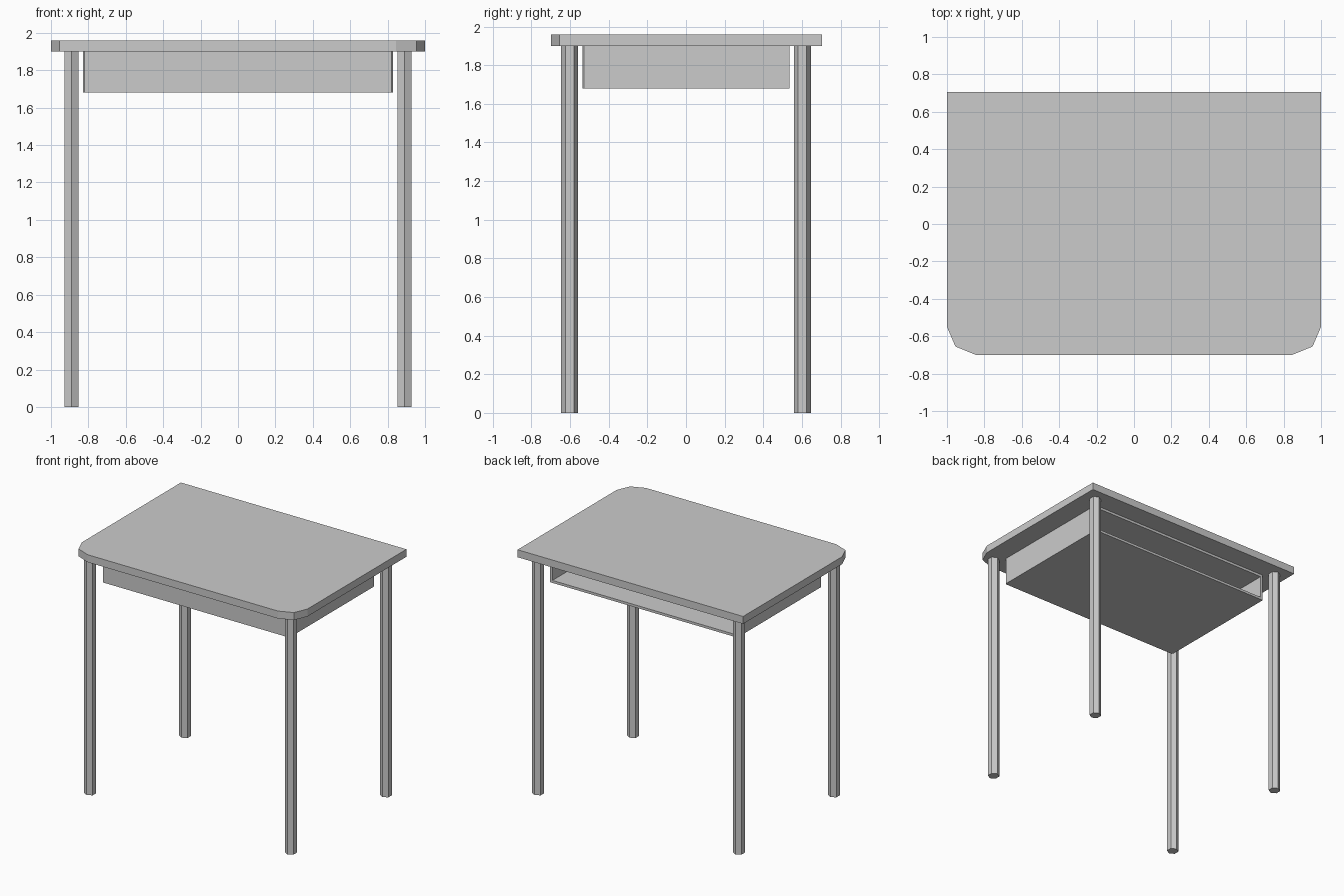
import bpy, bmesh, math

if "Cube" in bpy.data.objects:
    bpy.data.objects.remove(bpy.data.objects["Cube"])


def make_object(name, bm):
    bmesh.ops.recalc_face_normals(bm, faces=bm.faces)
    mesh = bpy.data.meshes.new(name)
    bm.to_mesh(mesh)
    bm.free()
    obj = bpy.data.objects.new(name, mesh)
    bpy.context.collection.objects.link(obj)
    return obj


def prism(bm, outline, z0, z1):
    """Extrude a closed xy outline upward; returns the new faces."""
    face = bm.faces.new([bm.verts.new((x, y, z0)) for x, y in outline])
    ext = bmesh.ops.extrude_face_region(bm, geom=[face])
    for v in ext["geom"]:
        if isinstance(v, bmesh.types.BMVert):
            v.co.z = z1


# Table top with the two front corners cut in facets
half = [(0.845, -0.70), (0.955, -0.655), (1.0, -0.55), (1.0, 0.705)]
bm = bmesh.new()
prism(bm, half + [(-x, y) for x, y in reversed(half)], 1.90, 1.96)
make_object("table_top", bm)

# Storage tray: box with clipped front edges, open at the back
W, D, C, T = 0.83, 0.535, 0.008, 0.02
Z0, Z1 = 1.68, 1.90
bm = bmesh.new()
prism(bm, [(W - C, -D), (W, -D + C), (W, D), (-W, D), (-W, -D + C), (-W + C, -D)], Z0, Z1)
bmesh.ops.recalc_face_normals(bm, faces=bm.faces)
back = max(bm.faces, key=lambda f: f.calc_center_median().y)
bmesh.ops.inset_region(bm, faces=[back], thickness=T, use_even_offset=True)
ext = bmesh.ops.extrude_face_region(bm, geom=[back])
for v in ext["geom"]:
    if isinstance(v, bmesh.types.BMVert):
        v.co.y = -D + T
if back.is_valid:
    bm.faces.remove(back)
make_object("storage_tray", bm)

# Four hexagonal legs, points facing front and back
R = 0.044
for side, sx in (("left", -1), ("right", 1)):
    for end, sy in (("front", -1), ("back", 1)):
        ring = [(sx * 0.89 + R * math.sin(i * math.pi / 3),
                 sy * 0.602 + R * math.cos(i * math.pi / 3)) for i in range(6)]
        bm = bmesh.new()
        prism(bm, ring, 0.0, 1.90)
        make_object(f"{end}_{side}_leg", bm)
